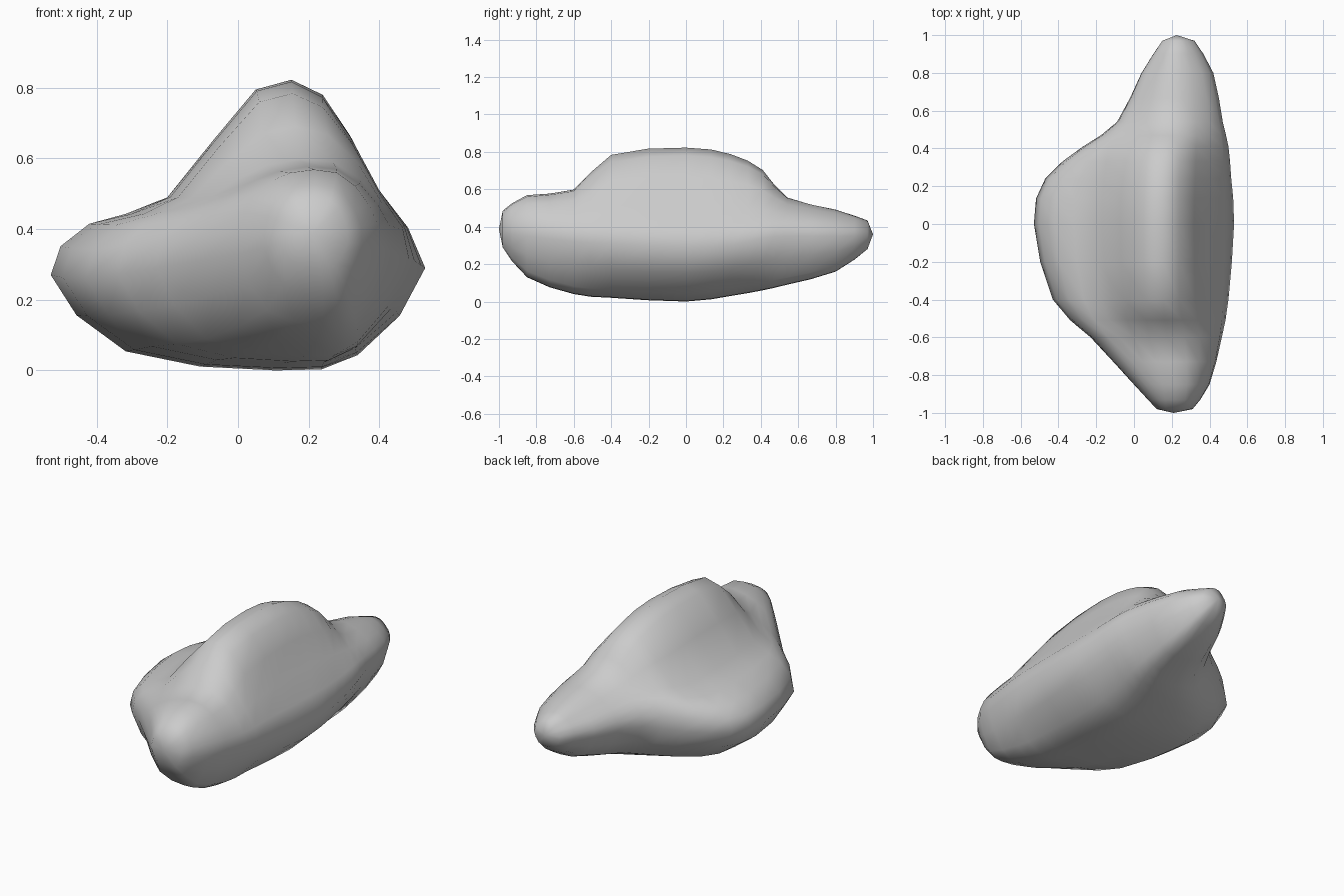
import bpy
import bmesh
from mathutils import Vector

if "Cube" in bpy.data.objects:
    bpy.data.objects.remove(bpy.data.objects["Cube"])

# Sections along the length: y, base z, then (x, z) of right side, right shoulder,
# ridge top right, ridge top left, left foot of ridge, left side
SECTIONS = [
    (-0.98, .30, .31, .37, .30, .44, .26, .49, .17, .49, .14, .46, .12, .37),
    (-0.85, .14, .40, .36, .37, .48, .28, .57, .15, .57, .06, .52, .00, .34),
    (-0.60, .05, .465, .33, .41, .48, .27, .60, .08, .59, -.08, .50, -.23, .30),
    (-0.40, .03, .50, .32, .40, .52, .24, .755, .06, .77, -.17, .50, -.43, .27),
    (0.00, .01, .53, .30, .39, .53, .24, .79, .05, .805, -.20, .50, -.53, .28),
    (0.24, .04, .515, .31, .40, .52, .24, .76, .06, .77, -.18, .49, -.47, .28),
    (0.41, .07, .50, .35, .40, .50, .25, .69, .08, .69, -.10, .51, -.27, .30),
    (0.54, .10, .47, .36, .40, .48, .25, .565, .12, .55, .02, .49, -.09, .33),
    (0.80, .17, .42, .36, .36, .45, .25, .50, .16, .49, .09, .44, .04, .34),
    (0.97, .29, .32, .36, .29, .41, .25, .44, .20, .44, .17, .41, .15, .35),
]


def catmull(a, b, c, d, t):
    return 0.5 * (2 * b + (c - a) * t + (2 * a - 5 * b + 4 * c - d) * t * t
                  + (3 * b - a - 3 * c + d) * t ** 3)


def outline(s):
    """Ten-point closed section with a rounded underside."""
    y, zb = s[:2]
    p = [(s[i], s[i + 1]) for i in range(2, 14, 2)]
    (xr, zr), (xf, zf), (xl, zl) = p[0], p[4], p[5]
    w = xr - xl
    p.insert(5, (xl + .33 * (xf - xl), zl + .66 * (zf - zl)))
    p += [(xl + .2 * w, zb + .2 * (zl - zb)), (xl + .6 * w, zb),
          (xr - .18 * w, zb + .15 * (zr - zb))]
    return [Vector((x, y, z)) for x, z in p]


# Smooth interpolation around and along the body
rings = []
for s in SECTIONS:
    p = outline(s)
    n = len(p)
    rings.append([catmull(p[i - 1], p[i], p[(i + 1) % n], p[(i + 2) % n], t)
                  for i in range(n) for t in (0, .5)])
n = len(rings[0])
fine = []
last = len(rings) - 1
for k in range(last):
    quad = [rings[max(k - 1, 0)], rings[k], rings[k + 1], rings[min(k + 2, last)]]
    for t in (0, .5):
        fine.append([catmull(*[r[i] for r in quad], t) for i in range(n)])
fine.append(rings[-1])

# Boulder body with rounded tips
bm = bmesh.new()
loops = [[bm.verts.new(v) for v in r] for r in fine]
for a, b in zip(loops, loops[1:]):
    for i in range(n):
        j = (i + 1) % n
        bm.faces.new((a[i], a[j], b[j], b[i]))
for loop, y in ((loops[0], -1), (loops[-1], 1)):
    mid = sum((v.co for v in loop), Vector()) / n
    tip = bm.verts.new((mid.x, y, mid.z))
    for i in range(n):
        bm.faces.new((loop[i], loop[(i + 1) % n], tip))
bmesh.ops.recalc_face_normals(bm, faces=bm.faces)
low = min(v.co.z for v in bm.verts)
for v in bm.verts:
    v.co.z -= low

mesh = bpy.data.meshes.new("boulder")
bm.to_mesh(mesh)
bm.free()
mesh.shade_smooth()
boulder = bpy.data.objects.new("boulder", mesh)
bpy.context.collection.objects.link(boulder)
